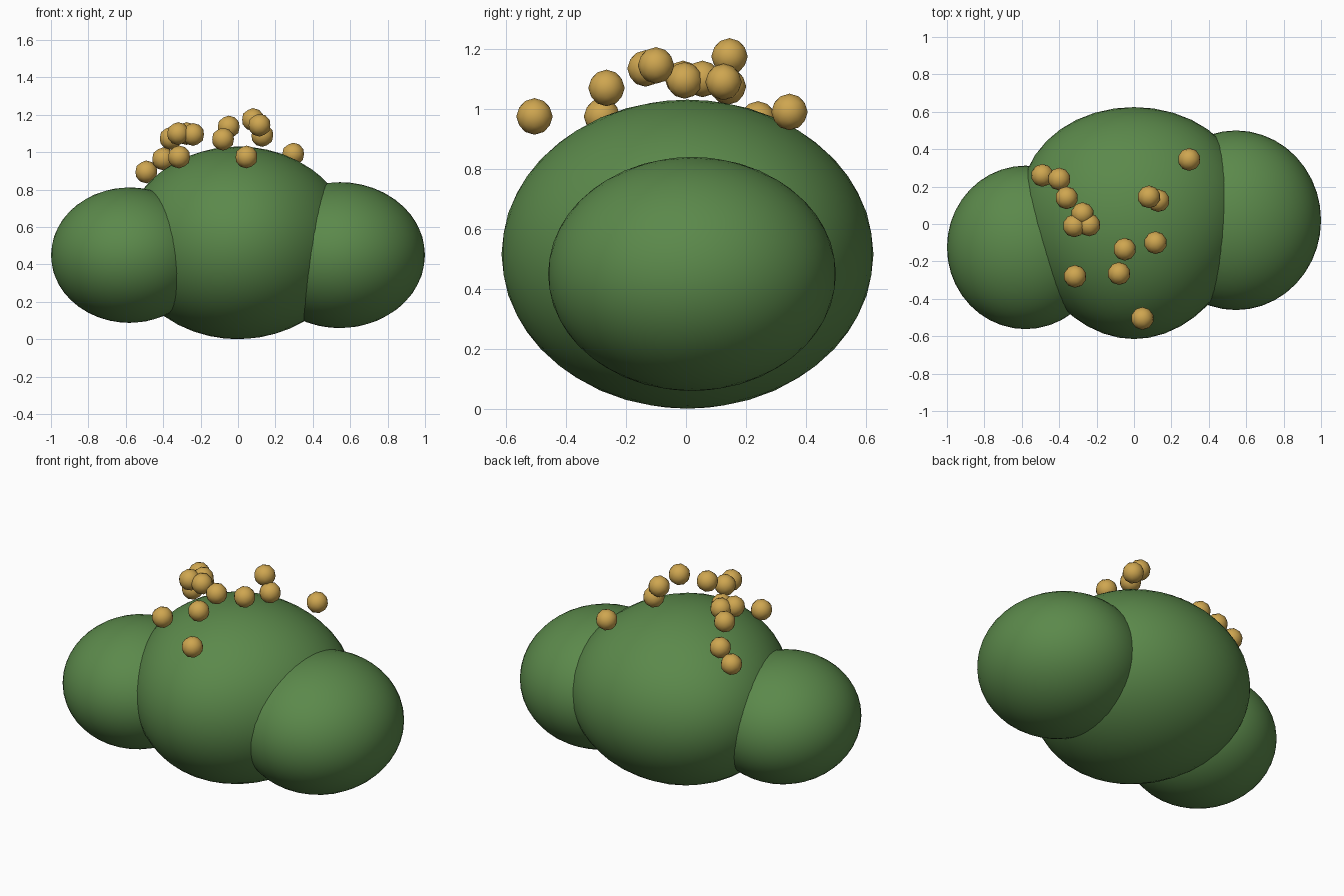
import bpy
import bmesh
from mathutils import Vector

cube = bpy.data.objects.get("Cube")
if cube:
    bpy.data.objects.remove(cube, do_unlink=True)


def make_material(name, color):
    mat = bpy.data.materials.new(name)
    mat.use_nodes = True
    mat.diffuse_color = color
    mat.node_tree.nodes["Principled BSDF"].inputs["Base Color"].default_value = color
    return mat


leaf_green = make_material("leaf green", (0.105, 0.25, 0.07, 1))
berry_gold = make_material("berry gold", (0.62, 0.38, 0.08, 1))


def blob(name, center, radii, mat, detail, flare=0.0):
    """Smooth ellipsoid; flare widens it towards the back."""
    bm = bmesh.new()
    bmesh.ops.create_icosphere(bm, subdivisions=detail, radius=1)
    for v in bm.verts:
        v.co.x *= 1 + flare * v.co.y
        v.co = Vector(c * r for c, r in zip(v.co, radii))
    for f in bm.faces:
        f.smooth = True
    mesh = bpy.data.meshes.new(name)
    bm.to_mesh(mesh)
    bm.free()
    mesh.materials.append(mat)
    obj = bpy.data.objects.new(name, mesh)
    obj.location = center
    bpy.context.collection.objects.link(obj)
    return obj


# Three overlapping foliage masses
blob("foliage_center", (0, 0.005, 0.516), (0.61, 0.62, 0.515), leaf_green, 4, 0.12)
blob("foliage_right", (-0.58, -0.125, 0.45), (0.42, 0.437, 0.362), leaf_green, 4)
blob("foliage_left", (0.545, 0.02, 0.45), (0.455, 0.48, 0.39), leaf_green, 4)

# Berries scattered above the crown
berries = [
    (-0.49, 0.26, 0.895), (-0.40, 0.24, 0.965), (-0.36, 0.14, 1.075),
    (-0.275, 0.055, 1.10), (-0.32, -0.01, 1.10), (-0.24, -0.005, 1.095),
    (-0.315, -0.28, 0.975), (0.08, 0.145, 1.175), (0.13, 0.125, 1.09),
    (0.115, -0.10, 1.145), (-0.05, -0.135, 1.135), (-0.08, -0.265, 1.07),
    (0.045, -0.505, 0.975), (0.295, 0.345, 0.99),
]
for i, pos in enumerate(berries, 1):
    blob(f"berry_{i}", pos, (0.061, 0.061, 0.061), berry_gold, 2)
